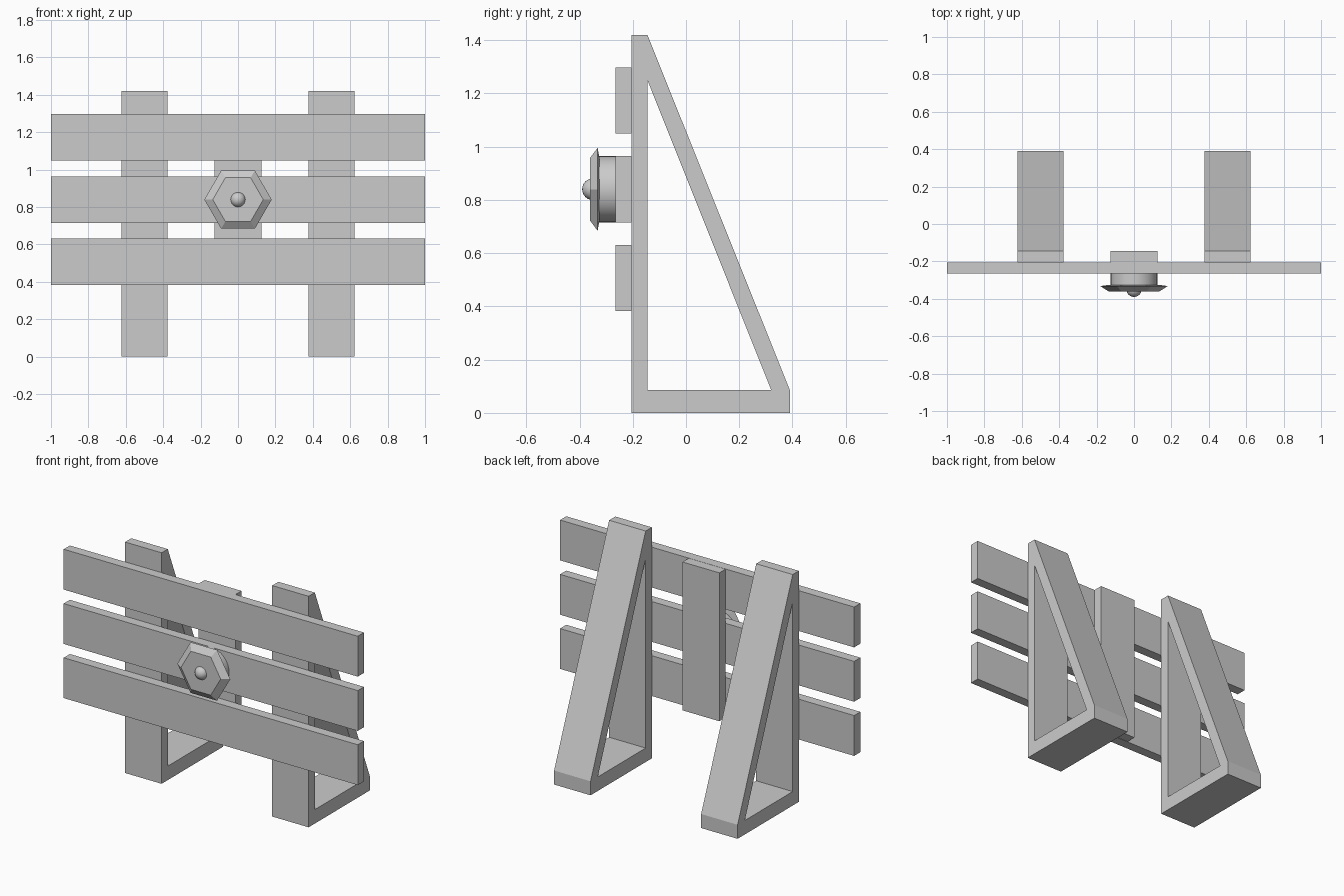
import bpy, bmesh, math

if "Cube" in bpy.data.objects:
    bpy.data.objects.remove(bpy.data.objects["Cube"])


def add_object(name, bm, smooth=False):
    bmesh.ops.recalc_face_normals(bm, faces=bm.faces[:])
    me = bpy.data.meshes.new(name)
    bm.to_mesh(me)
    bm.free()
    ob = bpy.data.objects.new(name, me)
    bpy.context.collection.objects.link(ob)
    if smooth:
        bpy.ops.object.select_all(action='DESELECT')
        bpy.context.view_layer.objects.active = ob
        ob.select_set(True)
        bpy.ops.object.shade_smooth_by_angle(angle=math.radians(35))
    return ob


def prism(name, profile, x0, x1):
    """Extrude a (y, z) profile from x0 to x1."""
    bm = bmesh.new()
    face = bm.faces.new([bm.verts.new((x0, y, z)) for y, z in profile])
    ext = bmesh.ops.extrude_face_region(bm, geom=[face])
    moved = [g for g in ext['geom'] if isinstance(g, bmesh.types.BMVert)]
    bmesh.ops.translate(bm, verts=moved, vec=(x1 - x0, 0, 0))
    return add_object(name, bm)


def box(name, x0, x1, y0, y1, z0, z1):
    return prism(name, [(y0, z0), (y1, z0), (y1, z1), (y0, z1)], x0, x1)


def lathe(name, rings, sides, zc, smooth=False):
    """Stack of (y, radius) rings around a y-parallel axis at height zc, capped."""
    bm = bmesh.new()
    loops = [[bm.verts.new((r * math.cos(2 * math.pi * i / sides), y,
                            zc + r * math.sin(2 * math.pi * i / sides)))
              for i in range(sides)] for y, r in rings]
    for a, b in zip(loops, loops[1:]):
        for i in range(sides):
            j = (i + 1) % sides
            bm.faces.new((a[i], a[j], b[j], b[i]))
    bm.faces.new(loops[0])
    bm.faces.new(loops[-1])
    return add_object(name, bm, smooth)


FRONT, BACK, REAR = -0.205, -0.145, 0.39
KNOB_Z = 0.84

# three horizontal planks
for label, z0 in (("lower", 0.383), ("middle", 0.716), ("upper", 1.05)):
    box(label + "_plank", -1, 1, -0.265, FRONT, z0, z0 + 0.248)

# two triangular supports: post, foot and slanted brace
for side, xc in (("left", -0.5), ("right", 0.5)):
    x0, x1 = xc - 0.124, xc + 0.124
    box(side + "_post", x0, x1, FRONT, BACK, 0.086, 1.42)
    box(side + "_foot", x0, x1, FRONT, REAR, 0, 0.086)
    prism(side + "_brace",
          [(BACK, 1.42), (BACK, 1.25), (0.32, 0.086), (REAR, 0.086)], x0, x1)

# short board joining the planks at the back
box("centre_batten", -0.125, 0.125, FRONT, BACK, 0.385, 1.297)

# round boss, hexagonal plate and domed bolt at the centre
lathe("round_boss", [(-0.265, 0.125), (-0.327, 0.125)], 32, KNOB_Z, True)
lathe("hex_plate", [(-0.325, 0.135), (-0.332, 0.18), (-0.361, 0.135)], 6, KNOB_Z)

bm = bmesh.new()
bmesh.ops.create_uvsphere(bm, u_segments=24, v_segments=12, radius=0.041)
bmesh.ops.translate(bm, verts=bm.verts[:], vec=(0, -0.349, KNOB_Z))
add_object("bolt_head", bm, True)
